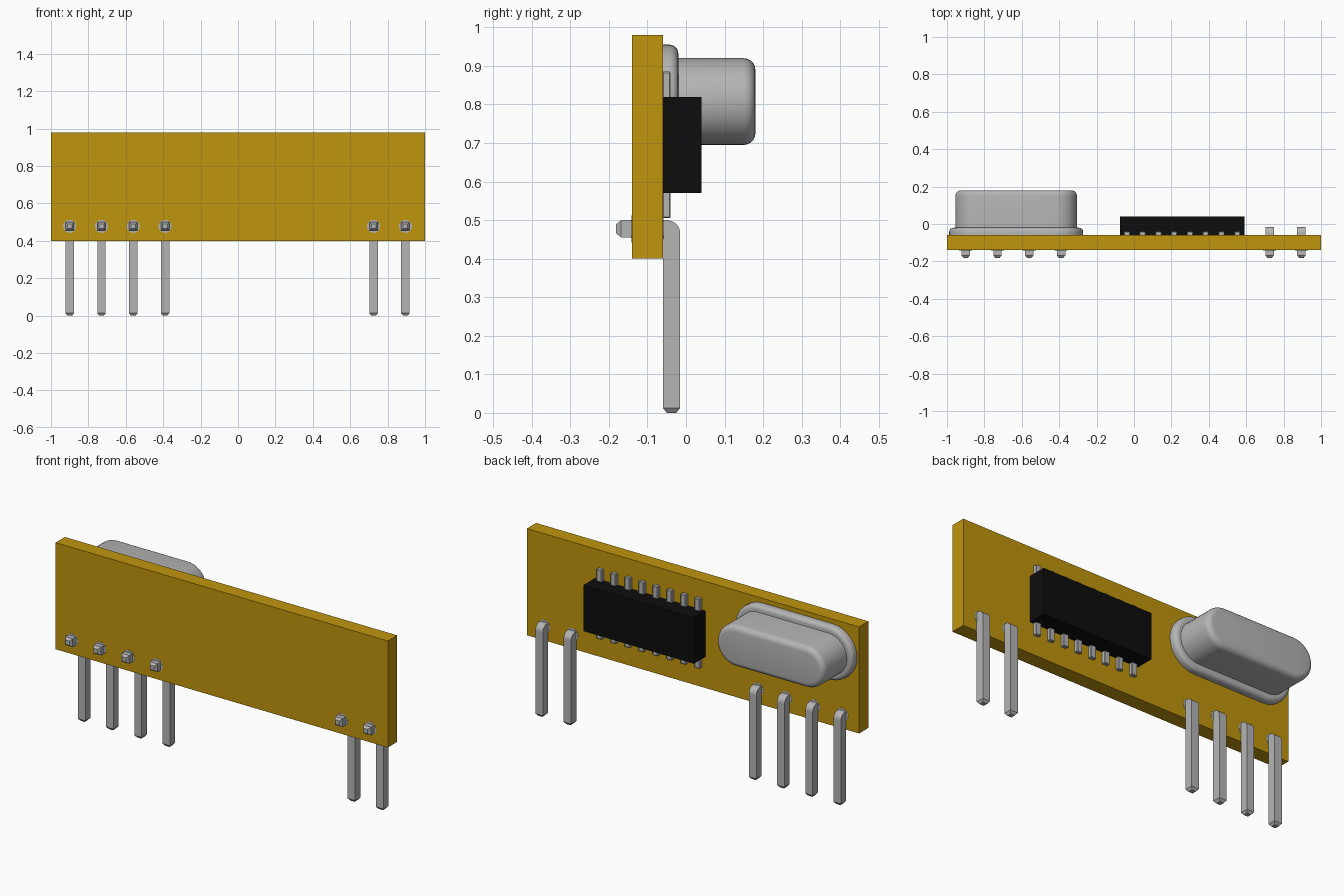
import bpy
import bmesh
import math
from mathutils import Vector

cube = bpy.data.objects.get("Cube")
if cube:
    bpy.data.objects.remove(cube, do_unlink=True)


def make_material(name, color, roughness):
    mat = bpy.data.materials.new(name)
    mat.use_nodes = True
    mat.diffuse_color = (*color, 1)
    bsdf = next(n for n in mat.node_tree.nodes if n.type == 'BSDF_PRINCIPLED')
    bsdf.inputs["Base Color"].default_value = (*color, 1)
    bsdf.inputs["Roughness"].default_value = roughness
    return mat


GOLD = make_material("board gold", (0.53, 0.30, 0.004), 0.6)
GREY = make_material("metal grey", (0.46, 0.46, 0.46), 0.5)
BLACK = make_material("chip black", (0.004, 0.004, 0.004), 0.6)


def add_object(name, bm, mat):
    bmesh.ops.recalc_face_normals(bm, faces=bm.faces)
    mesh = bpy.data.meshes.new(name)
    bm.to_mesh(mesh)
    bm.free()
    mesh.materials.append(mat)
    obj = bpy.data.objects.new(name, mesh)
    bpy.context.collection.objects.link(obj)
    return obj


def box(name, lo, hi, mat):
    bm = bmesh.new()
    bmesh.ops.create_cube(bm, size=1)
    for v in bm.verts:
        v.co = [l + (c + 0.5) * (h - l) for c, l, h in zip(v.co, lo, hi)]
    return add_object(name, bm, mat)


def extrude(points, offset):
    """Solid bmesh from a closed outline pushed along an offset."""
    bm = bmesh.new()
    face = bm.faces.new([bm.verts.new(p) for p in points])
    new = bmesh.ops.extrude_face_region(bm, geom=[face], use_keep_orig=True)["geom"]
    verts = [g for g in new if isinstance(g, bmesh.types.BMVert)]
    bmesh.ops.translate(bm, verts=verts, vec=offset)
    bmesh.ops.recalc_face_normals(bm, faces=bm.faces)
    return bm


def taper_end(bm, direction, length, scale):
    """Grow a narrowing tip from the outermost face in a direction."""
    d = Vector(direction)
    face = max(bm.faces, key=lambda f: f.calc_center_median().dot(d) + f.normal.dot(d))
    center = face.calc_center_median()
    tip = bmesh.ops.extrude_discrete_faces(bm, faces=[face])["faces"][0]
    for v in tip.verts:
        v.co = center + (v.co - center) * scale + d * length


# Circuit board
box("circuit_board", (-1, -0.14, 0.40), (1, -0.06, 0.98), GOLD)

# Right-angle header pins with rounded elbows, and solder pads
HALF, TIP, ELBOW = 0.0225, 0.013, 0.035
for i, x in enumerate((-0.90, -0.73, -0.56, -0.39, 0.725, 0.895), 1):
    outline = [(-0.181 + TIP, 0.455), (-0.181 + TIP, 0.50)]
    for k in range(9):
        a = math.pi / 2 * (1 - k / 8)
        outline.append((-0.015 - ELBOW + ELBOW * math.cos(a),
                        0.50 - ELBOW + ELBOW * math.sin(a)))
    outline += [(-0.015, TIP), (-0.06, TIP), (-0.06, 0.455)]
    bm = extrude([(x - HALF, y, z) for y, z in outline], (2 * HALF, 0, 0))
    taper_end(bm, (0, -1, 0), TIP, 0.55)
    taper_end(bm, (0, 0, -1), TIP, 0.55)
    add_object(f"header_pin_{i}", bm, GREY)

    circle = [(x + 0.035 * math.cos(a), -0.141, 0.4775 + 0.035 * math.sin(a))
              for a in (math.tau * k / 24 for k in range(24))]
    add_object(f"solder_pad_{i}", extrude(circle, (0, 0.082, 0)), GREY)

# Chip body with two rows of legs
box("chip_body", (-0.075, -0.06, 0.57), (0.59, 0.04, 0.82), BLACK)
for i in range(8):
    x = -0.038 + i * 0.0843
    for side, lo, hi in (("lower", 0.505, 0.58), ("upper", 0.81, 0.885)):
        leg = box(f"chip_leg_{side}_{i + 1}", (x - 0.016, -0.062, lo),
                  (x + 0.016, -0.04, hi), GREY)
        bevel = leg.modifiers.new("Bevel", 'BEVEL')
        bevel.width, bevel.segments = 0.003, 1


# Oscillator: a stadium-shaped can on a rounded flange
def stadium(name, half_length, radius, y0, y1, fillet):
    cx, cz, n = -0.63, 0.8075, 20
    points = []
    for side in (1, -1):
        for k in range(n + 1):
            a = -math.pi / 2 + math.pi * k / n
            points.append((cx + side * (half_length - radius + radius * math.cos(a)),
                           y0, cz + side * radius * math.sin(a)))
    bm = extrude(points, (0, y1 - y0, 0))
    rim = [e for e in bm.edges if all(v.co.y > y1 - 0.001 for v in e.verts)]
    bmesh.ops.bevel(bm, geom=rim, offset=fillet, segments=5, profile=0.5,
                    affect='EDGES')
    obj = add_object(name, bm, GREY)
    bpy.ops.object.select_all(action='DESELECT')
    obj.select_set(True)
    bpy.context.view_layer.objects.active = obj
    bpy.ops.object.shade_smooth_by_angle(angle=math.radians(35))


stadium("oscillator_flange", 0.358, 0.1475, -0.06, -0.02, 0.022)
stadium("oscillator_can", 0.325, 0.1125, -0.05, 0.18, 0.03)
